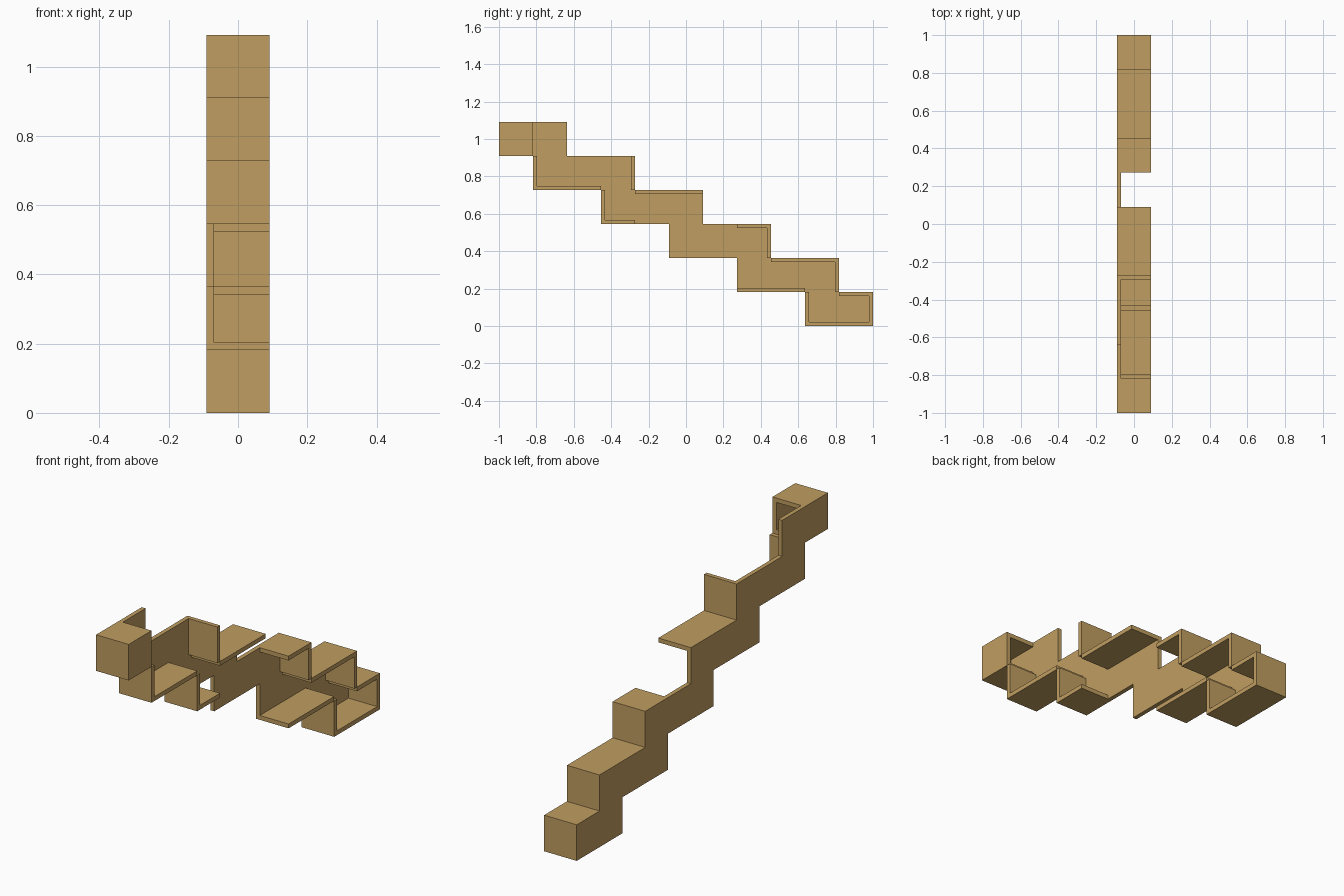
import bpy
import bmesh

# Remove the default cube
cube = bpy.data.objects.get("Cube")
if cube:
    bpy.data.objects.remove(cube, do_unlink=True)

U = 2 / 11      # one cell of the stepped grid
T = 0.12        # panel thickness in cells
HALF = 0.5      # half width in cells

# Single tan material
tan = bpy.data.materials.new("tan")
COLOUR = (0.53, 0.34, 0.12, 1)
tan.diffuse_color = COLOUR
tan.use_nodes = True
tan.node_tree.nodes["Principled BSDF"].inputs["Base Color"].default_value = COLOUR


def extrude_profile(name, outline, x0=-HALF + T, x1=HALF):
    """Extrude a (y, z) outline in cell units along x."""
    bm = bmesh.new()
    verts = [bm.verts.new((x0 * U, y * U - 1, z * U)) for y, z in outline]
    face = bm.faces.new(verts)
    new = bmesh.ops.extrude_face_region(bm, geom=[face])["geom"]
    moved = [v for v in new if isinstance(v, bmesh.types.BMVert)]
    bmesh.ops.translate(bm, verts=moved, vec=((x1 - x0) * U, 0, 0))
    bmesh.ops.recalc_face_normals(bm, faces=bm.faces)
    mesh = bpy.data.meshes.new(name)
    bm.to_mesh(mesh)
    bm.free()
    mesh.materials.append(tan)
    obj = bpy.data.objects.new(name, mesh)
    bpy.context.collection.objects.link(obj)
    return obj


def panel(name, y0, y1, z0, z1, **width):
    return extrude_profile(name, [(y0, z0), (y1, z0), (y1, z1), (y0, z1)], **width)


# Stepped side plate: lower edge descends, upper edge climbs back
lower = [(0, 6), (0, 5)]
for y, z in ((1, 5), (3, 4), (5, 3), (7, 2), (9, 1)):
    lower += [(y, z), (y, z - 1)]
upper = [(11, 0), (11, 1)]
for y, z in ((10, 1), (8, 2), (6, 3), (4, 4), (2, 5)):
    upper += [(y, z), (y, z + 1)]
extrude_profile("side_plate", lower + upper, -HALF, -HALF + T)

# Closed box at the high end, open towards the back
panel("top_box_roof", 0, 1, 6 - T, 6)
panel("top_box_floor", 0, 1, 5, 5 + T)
panel("top_box_front", 0, T, 5 + T, 6 - T)
panel("top_box_lid", T, 1, 5 + T, 6 - T, x0=HALF - T)

# Fifth level
panel("level5_floor", 1, 3, 4, 4 + T)
panel("level5_front_wall", 1, 1 + T, 4 + T, 5)
panel("level5_back_wall", 4 - T, 4, 4, 5)

# Fourth level
panel("level4_floor", 3, 4, 3, 3 + T)
panel("level4_front_wall", 3, 3 + T, 3 + T, 4)
panel("level4_roof", 4, 6, 4 - T, 4)

# Third level
panel("level3_roof", 7, 8, 3 - T, 3)
panel("level3_back_wall", 8 - T, 8, 2, 3 - T)

# Second level
panel("level2_roof", 8, 10, 2 - T, 2)
panel("level2_back_wall", 10 - T, 10, 1, 2 - T)
panel("level2_floor", 7, 9, 1, 1 + T)

# Bottom level
panel("level1_floor", 9, 11, 0, T)
panel("level1_front_wall", 9, 9 + T, T, 1)
panel("level1_back_wall", 11 - T, 11, T, 1 - T)
panel("level1_roof", 10, 11, 1 - T, 1)
